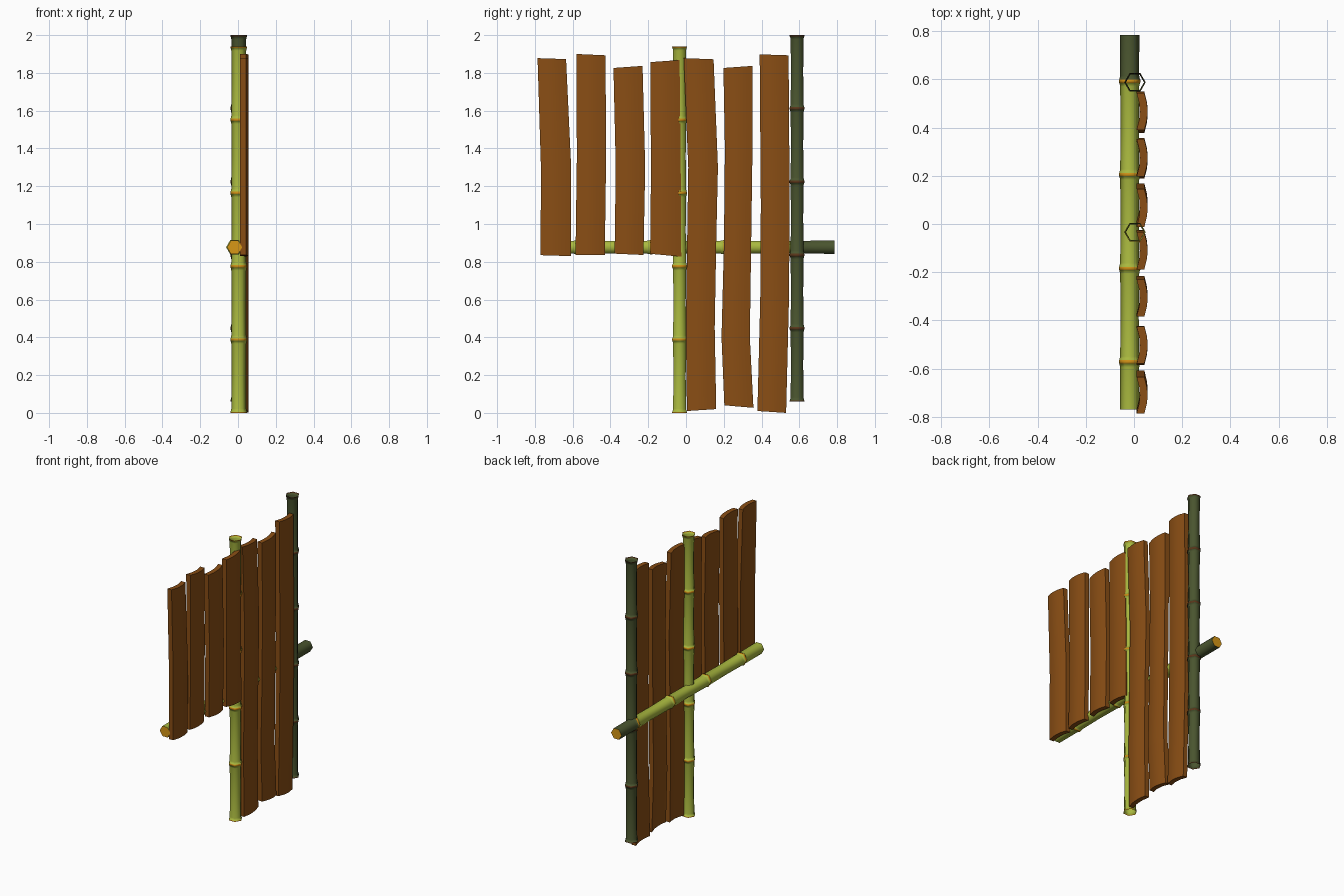
import bpy, bmesh
from math import cos, sin, pi, radians
from mathutils import Matrix

if "Cube" in bpy.data.objects:
    bpy.data.objects.remove(bpy.data.objects["Cube"])


def material(name, rgb):
    m = bpy.data.materials.new(name)
    m.diffuse_color = (*rgb, 1)
    m.use_nodes = True
    m.node_tree.nodes["Principled BSDF"].inputs["Base Color"].default_value = m.diffuse_color
    return m


GREEN = material("light_bamboo", (0.40, 0.485, 0.05))
DARK = material("dark_bamboo", (0.068, 0.09, 0.028))
RING = material("node_orange", (0.60, 0.27, 0.008))
DARK_RING = material("node_brown", (0.10, 0.036, 0.01))
CUT = material("cut_end", (0.68, 0.31, 0.008))
WOOD = material("plank_wood", (0.25, 0.075, 0.007))


def finish(bm, name, mats, matrix=None):
    mesh = bpy.data.meshes.new(name)
    bm.to_mesh(mesh)
    bm.free()
    if matrix:
        mesh.transform(matrix)
    for m in mats:
        mesh.materials.append(m)
    ob = bpy.data.objects.new(name, mesh)
    bpy.context.collection.objects.link(ob)
    return ob


def bamboo(name, length, nodes, mats, matrix, capped=False, dark_from=9):
    """Six-sided pole along z, waisted between flared node rings."""
    prof = {}
    for n in nodes:
        for dz, r in ((-.022, .0395), (-.007, .0430), (-.006, .0448),
                      (.006, .0448), (.007, .0430), (.022, .0395)):
            if -1e-6 <= n + dz <= length + 1e-6:
                prof[round(n + dz, 4)] = r
    for a, b in zip(nodes, nodes[1:]):
        prof[round((a + b) / 2, 4)] = .0375
    for end in (0, length):
        near = min(abs(end - n) for n in nodes)
        prof[round(end, 4)] = .0448 if near < .006 else .0400
    prof = sorted(prof.items())
    bm = bmesh.new()
    rings = [[bm.verts.new((r * cos(k * pi / 3), r * sin(k * pi / 3), z))
              for k in range(6)] for z, r in prof]
    for i in range(len(rings) - 1):
        z = (prof[i][0] + prof[i + 1][0]) / 2
        on_ring = any(abs(z - n) < .0065 for n in nodes)
        for k in range(6):
            j = (k + 1) % 6
            f = bm.faces.new((rings[i][k], rings[i][j],
                              rings[i + 1][j], rings[i + 1][k]))
            f.material_index = 1 if on_ring else (2 if z > dark_from else 0)
            f.smooth = True
    if capped:
        for loop in (rings[0][::-1], rings[-1]):
            f = bm.faces.new(loop)
            f.material_index = 3
            for e in f.edges:
                e.smooth = False
    return finish(bm, name, mats, matrix)


# Upright posts (open-ended tubes)
steps = [i * 0.388 for i in range(6)]
bamboo("middle_post", 1.94, steps, [GREEN, RING],
       Matrix.Translation((0.004, -0.034, 0)))
bamboo("end_post", 1.94, steps, [DARK, DARK_RING],
       Matrix.Translation((0.004, 0.588, 0.06)))

# Horizontal rail with cut ends, dark at the far tip
bamboo("cross_rail", 1.555, [0.198, 0.586, 0.975, 1.363],
       [GREEN, RING, DARK, CUT],
       Matrix.Translation((-0.018, -0.77, 0.877)) @ Matrix.Rotation(-pi / 2, 4, 'X'),
       capped=True, dark_from=1.366)


def plank(name, rows):
    """Curved board; rows are (z_left, z_right, y_left, y_right), bottom up."""
    section = [(0, 0), (.3, .0115), (.5, .013), (.7, .0115), (1, 0)]
    bm = bmesh.new()
    loops = []
    for zl, zr, yl, yr in rows:
        def pts(x0, sec):
            return [bm.verts.new((x0 + dx, yl + (yr - yl) * t, zl + (zr - zl) * t))
                    for t, dx in sec]
        loops.append(pts(0.043, section) + pts(0.011, section[::-1]))
    n = len(loops[0])
    for a, b in zip(loops, loops[1:]):
        for k in range(n):
            j = (k + 1) % n
            bm.faces.new((a[k], a[j], b[j], b[k]))
    for lp in (loops[0], loops[-1]):
        for k in range(4):
            bm.faces.new((lp[k], lp[k + 1], lp[n - 2 - k], lp[n - 1 - k]))
    bmesh.ops.recalc_face_normals(bm, faces=bm.faces)
    ob = finish(bm, name, [WOOD])
    bpy.ops.object.select_all(action='DESELECT')
    ob.select_set(True)
    bpy.context.view_layer.objects.active = ob
    bpy.ops.object.shade_smooth_by_angle(angle=radians(35))


# Short planks above the rail
short = [
    [(.835, .83, -.77, -.61), (1.3, 1.3, -.768, -.608), (1.878, 1.873, -.786, -.635)],
    [(.836, .836, -.585, -.43), (1.35, 1.35, -.578, -.423), (1.90, 1.893, -.58, -.426)],
    [(.843, .836, -.378, -.225), (1.3, 1.3, -.372, -.216), (1.826, 1.837, -.384, -.23)],
    [(.842, .827, -.188, -.025), (1.3, 1.3, -.186, -.028), (1.857, 1.868, -.188, -.034)],
]
# Full-height planks between the posts
tall = [
    [(.01, .02, .005, .16), (.45, .45, -.001, .152), (.9, .9, .006, .16),
     (1.3, 1.3, .012, .169), (1.878, 1.872, -.012, .146)],
    [(.04, .027, .203, .357), (.4, .4, .188, .338), (.9, .9, .201, .345),
     (1.4, 1.4, .206, .352), (1.826, 1.837, .198, .352)],
    [(.01, 0, .378, .53), (.6, .6, .393, .545), (1.1, 1.1, .396, .549),
     (1.898, 1.893, .39, .543)],
]
for i, rows in enumerate(short):
    plank(f"short_plank_{i + 1}", rows)
for i, rows in enumerate(tall):
    plank(f"tall_plank_{i + 1}", rows)
